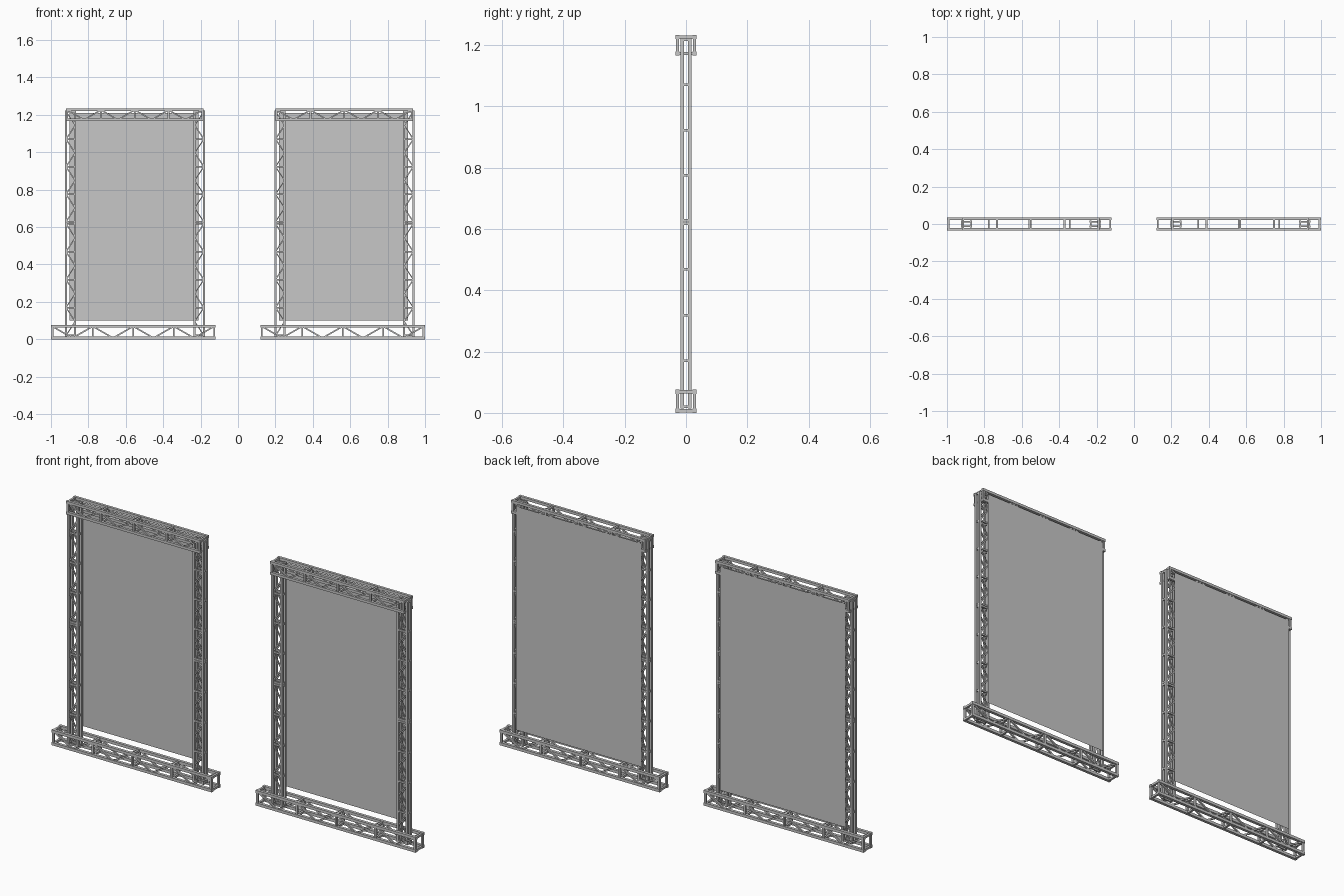
import bpy, bmesh
from math import radians
from mathutils import Vector, Matrix

cube = bpy.data.objects.get("Cube")
if cube:
    bpy.data.objects.remove(cube, do_unlink=True)

grey = bpy.data.materials.new("light_grey")
grey.use_nodes = True
COLOUR = (0.57, 0.57, 0.57, 1)
grey.diffuse_color = COLOUR
grey.node_tree.nodes["Principled BSDF"].inputs["Base Color"].default_value = COLOUR


def finish(name, bm, matrix):
    mesh = bpy.data.meshes.new(name)
    bm.to_mesh(mesh)
    bm.free()
    mesh.materials.append(grey)
    obj = bpy.data.objects.new(name, mesh)
    bpy.context.collection.objects.link(obj)
    obj.matrix_world = matrix


def bar(bm, start, end, width):
    """Square bar between two points."""
    a, b = Vector(start), Vector(end)
    axis = b - a
    turn = axis.to_track_quat('Z', 'Y').to_matrix().to_4x4()
    size = Matrix.Diagonal((width, width, axis.length, 1))
    bmesh.ops.create_cube(bm, size=1, matrix=Matrix.Translation((a + b) / 2) @ turn @ size)


def truss(name, matrix, length, depth, height, width, bays, flip=1):
    """Box truss along local x, starting at x = 0; depth is y, height is z."""
    bm = bmesh.new()
    y, z = (depth - width) / 2, (height - width) / 2
    frame, brace = width * 0.75, width * 0.55
    pitch = (length - width) / bays
    stations = [width / 2 + i * pitch for i in range(bays + 1)]
    # chords
    for sy in (-y, y):
        for sz in (-z, z):
            bar(bm, (0, sy, sz), (length, sy, sz), width)
    # square frames between bays
    for x in stations:
        for s in (-1, 1):
            bar(bm, (x, s * y, -z), (x, s * y, z), frame)
            bar(bm, (x, -y, s * z), (x, y, s * z), frame)
    # V braces on the front and back
    for x in stations[:-1]:
        for sy in (-y, y):
            middle = (x + pitch / 2, sy, -z * flip)
            bar(bm, (x, sy, z * flip), middle, brace)
            bar(bm, middle, (x + pitch, sy, z * flip), brace)
    finish(name, bm, matrix)


upright = Matrix.Rotation(radians(-90), 4, 'Y')

for side, shift in (("right", -0.56), ("left", 0.56)):
    def place(x, z):
        return Matrix.Translation((shift + x, 0, z))

    # base and top beams
    truss(side + "_base_truss", place(-0.44, 0.038), 0.88, 0.07, 0.076, 0.014, 4)
    truss(side + "_top_truss", place(-0.36, 1.2), 0.736, 0.07, 0.066, 0.013, 4)

    # columns, each from two stacked sections
    for column, x, flip in (("outer", -0.335, 1), ("inner", 0.353, -1)):
        for part, z, length in (("lower", 0.015, 0.608), ("upper", 0.623, 0.6)):
            truss(f"{side}_{column}_{part}_column", place(x, z) @ upright,
                  length, 0.036, 0.06, 0.011, 4, flip)

    # thin screen behind the columns
    bm = bmesh.new()
    corners = [(-0.342, 0.1), (0.348, 0.1), (0.348, 1.21), (-0.342, 1.21)]
    bm.faces.new([bm.verts.new((x, 0.036, z)) for x, z in corners])
    finish(side + "_screen", bm, Matrix.Translation((shift, 0, 0)))
